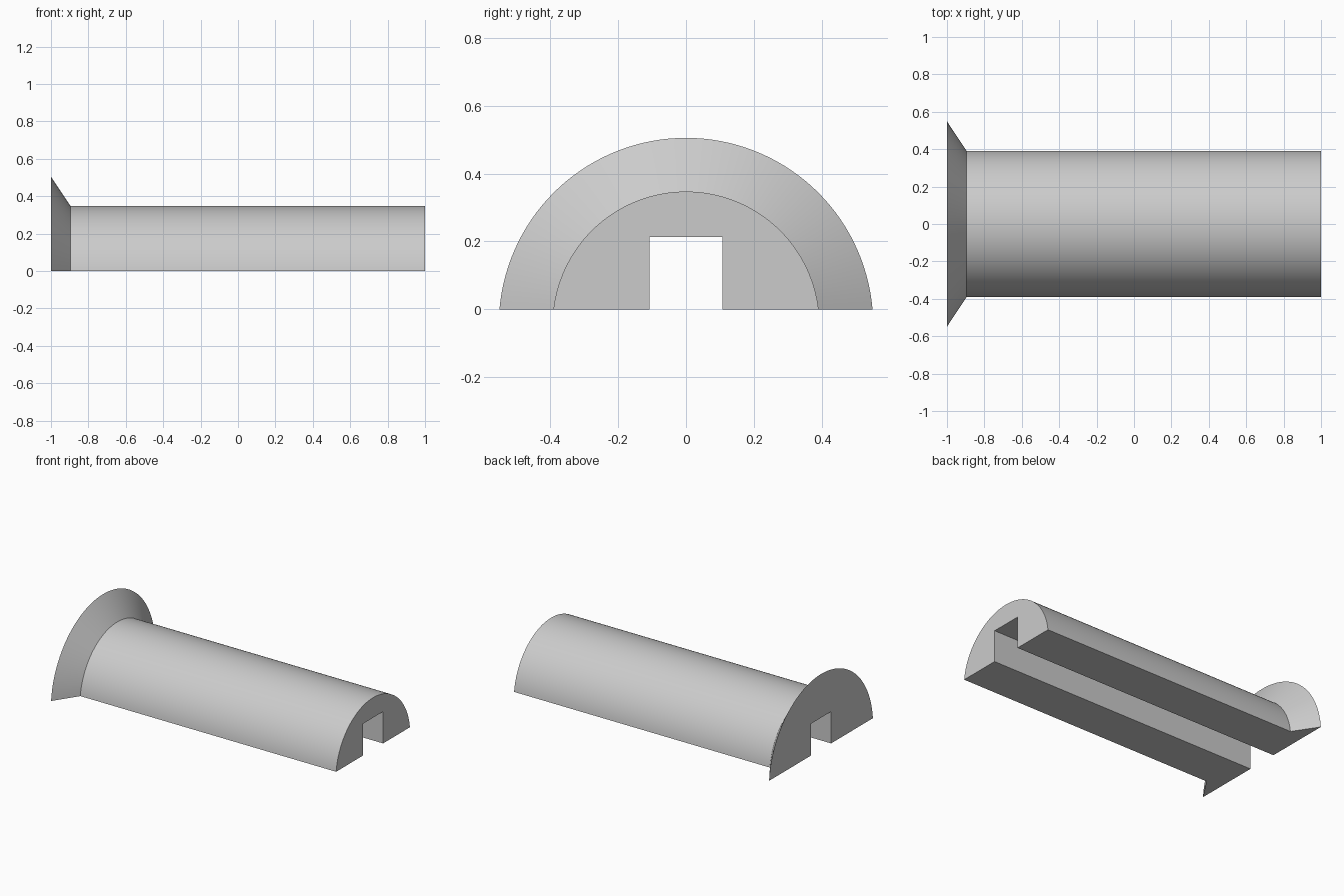
import bpy
import bmesh
from math import asin, cos, sin, pi

AXIS_Z = -0.046          # centre of the round lies just under the flat base
SLOT_HALF, SLOT_TOP = 0.107, 0.213
STEPS = 64

cube = bpy.data.objects.get("Cube")
if cube:
    bpy.data.objects.remove(cube, do_unlink=True)

grey = bpy.data.materials.new("light grey")
grey.use_nodes = True
colour = (0.6, 0.6, 0.6, 1)
grey.diffuse_color = colour
grey.node_tree.nodes["Principled BSDF"].inputs["Base Color"].default_value = colour


def section(bm, x, radius):
    """Round top cut flat at the base, with the square slot underneath."""
    start = asin(-AXIS_Z / radius)
    points = []
    for i in range(STEPS + 1):
        a = start + (pi - 2 * start) * i / STEPS
        points.append((radius * cos(a), AXIS_Z + radius * sin(a)))
    points += [(-SLOT_HALF, 0), (-SLOT_HALF, SLOT_TOP),
               (SLOT_HALF, SLOT_TOP), (SLOT_HALF, 0)]
    return [bm.verts.new((x, y, max(z, 0))) for y, z in points]


# Flared end, neck and far end joined into one slotted solid
bm = bmesh.new()
rings = [section(bm, x, r) for x, r in ((-1, 0.551), (-0.895, 0.393), (1, 0.393))]
for a, b in zip(rings, rings[1:]):
    for i in range(len(a)):
        j = (i + 1) % len(a)
        bm.faces.new((a[i], a[j], b[j], b[i]))
bm.faces.new(rings[0])
bm.faces.new(rings[-1])
bmesh.ops.recalc_face_normals(bm, faces=bm.faces)

mesh = bpy.data.meshes.new("slotted_half_round_bar")
bm.to_mesh(mesh)
bm.free()
mesh.materials.append(grey)
bar = bpy.data.objects.new("slotted_half_round_bar", mesh)
bpy.context.collection.objects.link(bar)

# Smooth rounds, crisp edges
bpy.ops.object.select_all(action="DESELECT")
bar.select_set(True)
bpy.context.view_layer.objects.active = bar
bpy.ops.object.shade_smooth_by_angle(angle=pi / 6)
